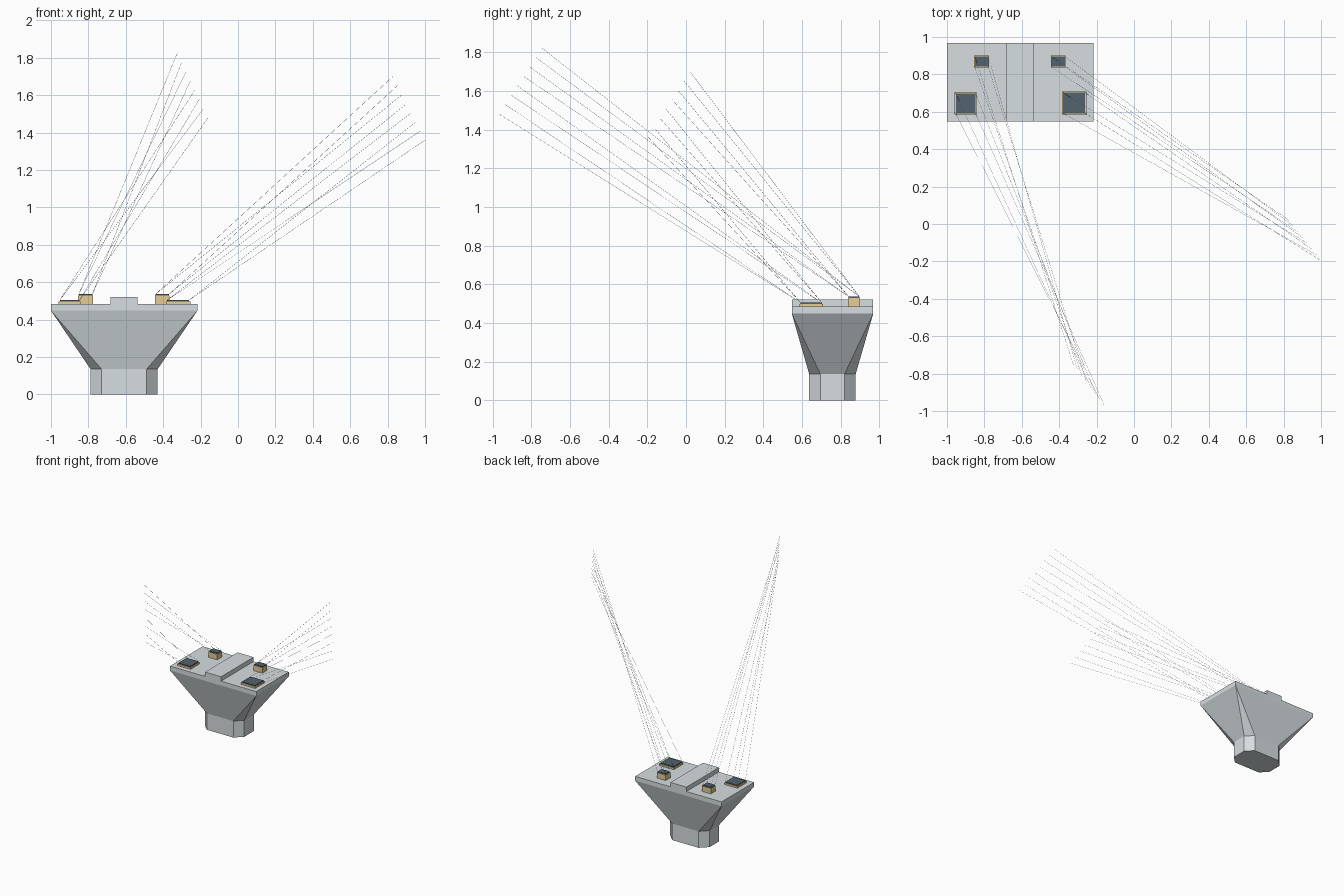
import bpy, bmesh
from mathutils import Vector

if "Cube" in bpy.data.objects:
    bpy.data.objects.remove(bpy.data.objects["Cube"])


def material(name, rgb):
    m = bpy.data.materials.new(name)
    m.diffuse_color = (*rgb, 1)
    m.use_nodes = True
    m.node_tree.nodes["Principled BSDF"].inputs["Base Color"].default_value = m.diffuse_color
    return m


CONCRETE = material("concrete grey", (0.68, 0.73, 0.75))
TAN = material("plinth tan", (0.78, 0.62, 0.31))
SLATE = material("bearing slate", (0.085, 0.125, 0.16))
STEEL = material("wire light grey", (0.70, 0.74, 0.77))


def finish(name, bm, mat):
    bmesh.ops.recalc_face_normals(bm, faces=bm.faces)
    me = bpy.data.meshes.new(name)
    bm.to_mesh(me)
    bm.free()
    me.materials.append(mat)
    ob = bpy.data.objects.new(name, me)
    bpy.context.collection.objects.link(ob)
    return ob


def box(name, x0, x1, y0, y1, z0, z1, mat):
    bm = bmesh.new()
    bmesh.ops.create_cube(bm, size=1)
    for v in bm.verts:
        v.co = ((x0 + x1) / 2 + v.co.x * (x1 - x0),
                (y0 + y1) / 2 + v.co.y * (y1 - y0),
                (z0 + z1) / 2 + v.co.z * (z1 - z0))
    return finish(name, bm, mat)


CX = -0.609
X0, X1, Y0, Y1 = -1.0, -0.217, 0.547, 0.968
SHAFT_TOP, FLARE_TOP, CAP_TOP = 0.135, 0.448, 0.484


# chamfered shaft section
def octagon(z):
    a, ai, b, bi, cy = 0.179, 0.12, 0.12, 0.062, 0.757
    pts = [(ai, -b), (a, -bi), (a, bi), (ai, b),
           (-ai, b), (-a, bi), (-a, -bi), (-ai, -b)]
    return [(CX + x, cy + y, z) for x, y in pts]


# pier: octagonal shaft flaring into the rectangular cap
bm = bmesh.new()
base = [bm.verts.new(p) for p in octagon(0)]
neck = [bm.verts.new(p) for p in octagon(SHAFT_TOP)]
corners = [(X1, Y0), (X1, Y1), (X0, Y1), (X0, Y0)]
flare = [bm.verts.new((x, y, FLARE_TOP)) for x, y in corners]
cap = [bm.verts.new((x, y, CAP_TOP)) for x, y in corners]
for i in range(8):
    j = (i + 1) % 8
    bm.faces.new((base[i], base[j], neck[j], neck[i]))
for i in range(4):
    j = (i + 1) % 4
    a, b, c = neck[2 * i], neck[2 * i + 1], neck[(2 * i + 2) % 8]
    bm.faces.new((a, b, flare[i]))
    bm.faces.new((b, c, flare[j], flare[i]))
    bm.faces.new((flare[i], flare[j], cap[j], cap[i]))
bm.faces.new(base)
bm.faces.new(cap)
finish("pier", bm, CONCRETE)

# central raised key across the cap
box("shear_key", -0.682, -0.537, Y0, Y1, CAP_TOP, 0.52, CONCRETE)


# bearing: tan plinth with a slate pad; returns the pad corners row by row
def bearing(name, x0, x1, y0, y1, top, rim):
    zt = top - 0.007
    box(name + "_plinth", x0, x1, y0, y1, CAP_TOP, zt, TAN)
    box(name + "_pad", x0 + rim, x1 - rim, y0 + rim, y1 - rim, zt, top, SLATE)
    return [Vector((x, y, top)) for y in (y1 - rim, y0 + rim)
            for x in (x0 + rim, x1 - rim)]


left = bearing("rear_left", -0.855, -0.775, 0.837, 0.9, 0.536, 0.004)
left += bearing("front_left", -0.959, -0.841, 0.586, 0.705, 0.505, 0.006)
right = bearing("rear_right", -0.445, -0.365, 0.837, 0.9, 0.536, 0.004)
right += bearing("front_right", -0.385, -0.255, 0.586, 0.708, 0.505, 0.006)


# fans of fine wires rising from the bearing corners
def wires(name, starts, first, last, r=0.0007):
    bm = bmesh.new()
    first, last = Vector(first), Vector(last)
    for k, s in enumerate(starts):
        e = first.lerp(last, k / (len(starts) - 1))
        d = (e - s).normalized()
        u = d.cross(Vector((0, 0, 1))).normalized()
        w = d.cross(u)
        offs = [u * r, (-0.5 * u + 0.87 * w) * r, (-0.5 * u - 0.87 * w) * r]
        lo = [bm.verts.new(s + o) for o in offs]
        hi = [bm.verts.new(e + o) for o in offs]
        for i in range(3):
            j = (i + 1) % 3
            bm.faces.new((lo[i], lo[j], hi[j], hi[i]))
        bm.faces.new(lo)
        bm.faces.new(hi)
    finish(name, bm, STEEL)


wires("left_wires", left, (-0.325, -0.75, 1.825), (-0.16, -0.967, 1.48))
wires("right_wires", right, (0.828, 0.02, 1.70), (0.9995, -0.195, 1.36))
